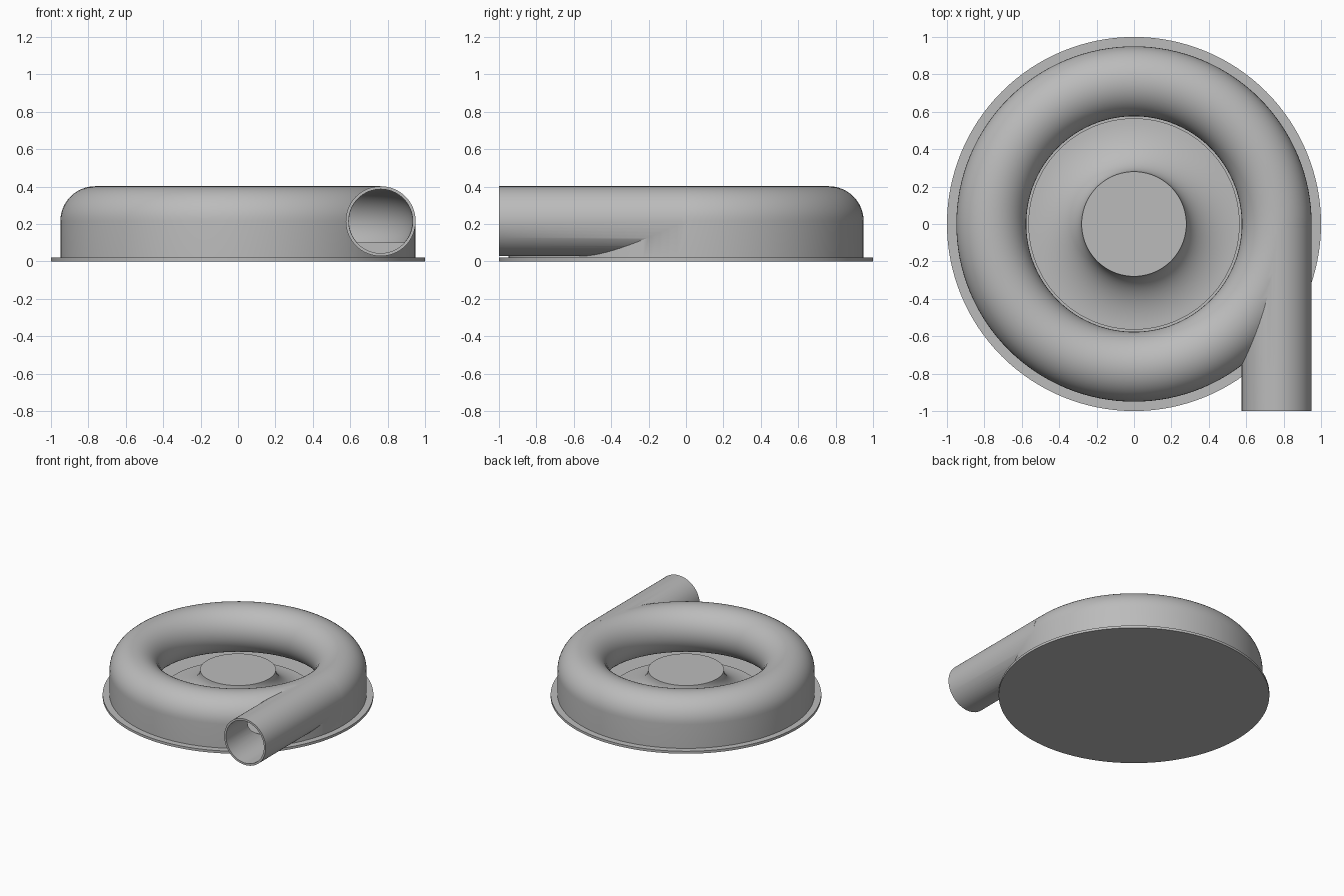
import bpy, bmesh
from math import pi, sin, cos, radians
from mathutils import Matrix, Vector

old = bpy.data.objects.get("Cube")
if old:
    bpy.data.objects.remove(old, do_unlink=True)

grey = bpy.data.materials.new("plain_grey")
grey.use_nodes = True
grey.diffuse_color = (0.5, 0.5, 0.5, 1)
grey.node_tree.nodes["Principled BSDF"].inputs["Base Color"].default_value = (0.5, 0.5, 0.5, 1)

RING, TUBE, BORE, MID = 0.763, 0.187, 0.171, 0.215


def finish(bm, name):
    bmesh.ops.recalc_face_normals(bm, faces=bm.faces)
    mesh = bpy.data.meshes.new(name)
    bm.to_mesh(mesh)
    bm.free()
    mesh.materials.append(grey)
    ob = bpy.data.objects.new(name, mesh)
    bpy.context.collection.objects.link(ob)
    return ob


def revolve(name, profile, closed=False, steps=128):
    """Spin a (radius, height) profile around the z axis."""
    bm = bmesh.new()
    verts = [bm.verts.new((r, 0, z)) for r, z in profile]
    edges = [bm.edges.new(pair) for pair in zip(verts, verts[1:])]
    if closed:
        edges.append(bm.edges.new((verts[-1], verts[0])))
    bmesh.ops.spin(bm, geom=verts + edges, axis=(0, 0, 1), cent=(0, 0, 0),
                   angle=2 * pi, steps=steps, use_duplicate=False)
    bmesh.ops.remove_doubles(bm, verts=bm.verts, dist=1e-5)
    return finish(bm, name)


def pipe(name, radius, y0, y1):
    """Solid cylinder along y at the outlet position."""
    bm = bmesh.new()
    place = Matrix.Translation(Vector((RING, (y0 + y1) / 2, MID))) @ Matrix.Rotation(pi / 2, 4, 'X')
    bmesh.ops.create_cone(bm, cap_ends=True, segments=64, radius1=radius,
                          radius2=radius, depth=y1 - y0, matrix=place)
    return finish(bm, name)


def arc(radius, start, end, steps):
    return [(RING + radius * cos(a), MID + radius * sin(a))
            for a in (start + (end - start) * i / steps for i in range(steps + 1))]


def combine(target, tool, operation):
    mod = target.modifiers.new(operation.title(), 'BOOLEAN')
    mod.object, mod.operation, mod.solver = tool, operation, 'EXACT'
    bpy.context.view_layer.objects.active = target
    bpy.ops.object.modifier_apply(modifier=mod.name)
    bpy.data.objects.remove(tool, do_unlink=True)


def smooth(ob):
    bpy.ops.object.select_all(action='DESELECT')
    ob.select_set(True)
    bpy.context.view_layer.objects.active = ob
    bpy.ops.object.shade_smooth_by_angle(angle=radians(30))


# Round base plate
base = revolve("base_plate", [(0, 0), (1, 0), (1, 0.02), (0, 0.02)])

# Ring casing: round over the top and inside, straight wall outside
wall = [(RING, 0.01), (RING + TUBE, 0.01)]
casing = revolve("ring_casing", arc(TUBE, 0, 1.5 * pi, 36) + wall, closed=True)

# Outlet pipe joined to the casing, then hollowed with a flat-floored channel
combine(casing, pipe("outlet_pipe", TUBE, -1, -0.02), 'UNION')
dip = math_dip = -0.738
channel = revolve("channel_cutter", arc(BORE - 0.001, dip, pi - dip, 32), closed=True)
combine(casing, channel, 'DIFFERENCE')
combine(casing, pipe("bore_cutter", BORE, -1.1, 0.0), 'DIFFERENCE')

# Central hub flaring down to the plate
flare = [(0.565 - 0.285 * cos(t), 0.22 - 0.19 * sin(t))
         for t in (i * pi / 32 for i in range(17))]
hub = revolve("centre_hub", [(0, 0.22)] + flare + [(0.565, 0.01), (0, 0.01)])

for part in (base, casing, hub):
    smooth(part)
